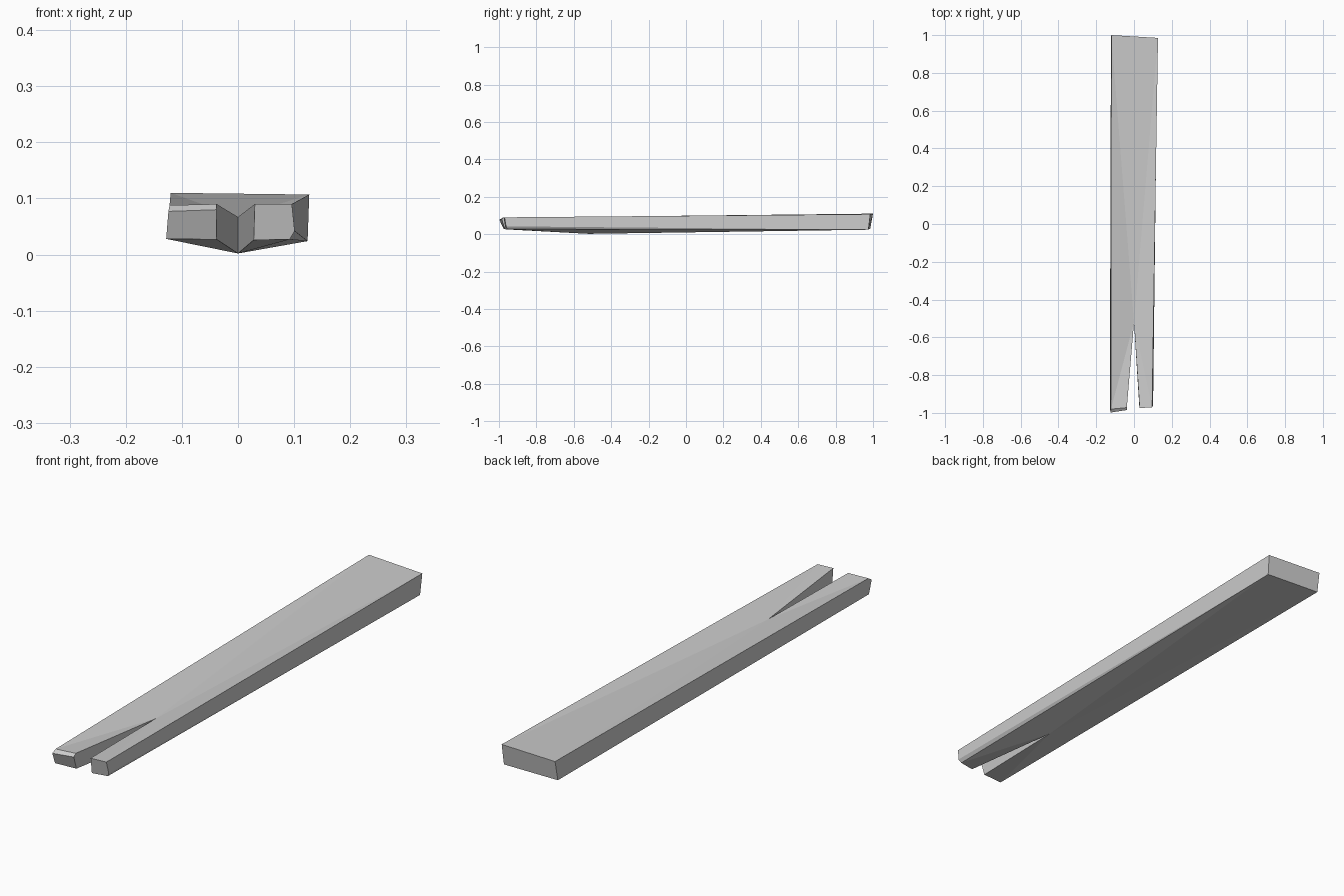
import bpy
import bmesh

if "Cube" in bpy.data.objects:
    bpy.data.objects.remove(bpy.data.objects["Cube"], do_unlink=True)

# One weathered-wood colour
wood = bpy.data.materials.new("pale grey wood")
wood.use_nodes = True
color = (0.6, 0.6, 0.6, 1)
wood.diffuse_color = color
wood.node_tree.nodes["Principled BSDF"].inputs["Base Color"].default_value = color

# Plank outline, starting at the root of the split and going round
top_outline = [
    (0, -0.52, 0.067), (0.03, -0.975, 0.09), (0.096, -0.97, 0.09),
    (0.127, 0.985, 0.107), (-0.12, 1.0, 0.11),
    (-0.122, -0.98, 0.088), (-0.038, -0.972, 0.09),
]
bottom_outline = [
    (0, -0.52, 0.002), (0.028, -0.965, 0.026), (0.092, -0.955, 0.027),
    (0.124, 0.975, 0.024), (-0.122, 0.985, 0.03),
    (-0.128, -0.975, 0.028), (-0.038, -0.968, 0.027),
]

bm = bmesh.new()
top = [bm.verts.new(p) for p in top_outline]
bottom = [bm.verts.new(p) for p in bottom_outline]

# Upper and lower faces fan out from the root of the split
for i in range(1, 6):
    bm.faces.new((top[0], top[i], top[i + 1]))
    bm.faces.new((bottom[0], bottom[i + 1], bottom[i]))

# Split walls and the square back end
for a, b in ((0, 1), (3, 4), (4, 5), (6, 0)):
    if a != 4:
        bm.faces.new((top[b], top[a], bottom[a], bottom[b]))

# Left prong: tapered bevel along its lower outer edge
edge = bm.verts.new((0.101, -0.962, 0.042))
bm.faces.new((top[1], bottom[1], bottom[2], edge, top[2]))
bm.faces.new((top[2], edge, bottom[3], top[3]))
bm.faces.new((edge, bottom[2], bottom[3]))

# Right prong: narrow bevel along its upper tip
outer = bm.verts.new((-0.124, -0.998, 0.077))
inner = bm.verts.new((-0.038, -0.985, 0.08))
bm.faces.new((top[5], outer, inner, top[6]))
bm.faces.new((outer, bottom[5], bottom[6], inner))
bm.faces.new((top[4], bottom[4], bottom[5], outer, top[5]))
bm.faces.new((top[6], inner, bottom[6]))

bmesh.ops.recalc_face_normals(bm, faces=bm.faces)
mesh = bpy.data.meshes.new("split_plank")
bm.to_mesh(mesh)
bm.free()
mesh.materials.append(wood)
plank = bpy.data.objects.new("split_plank", mesh)
bpy.context.collection.objects.link(plank)
